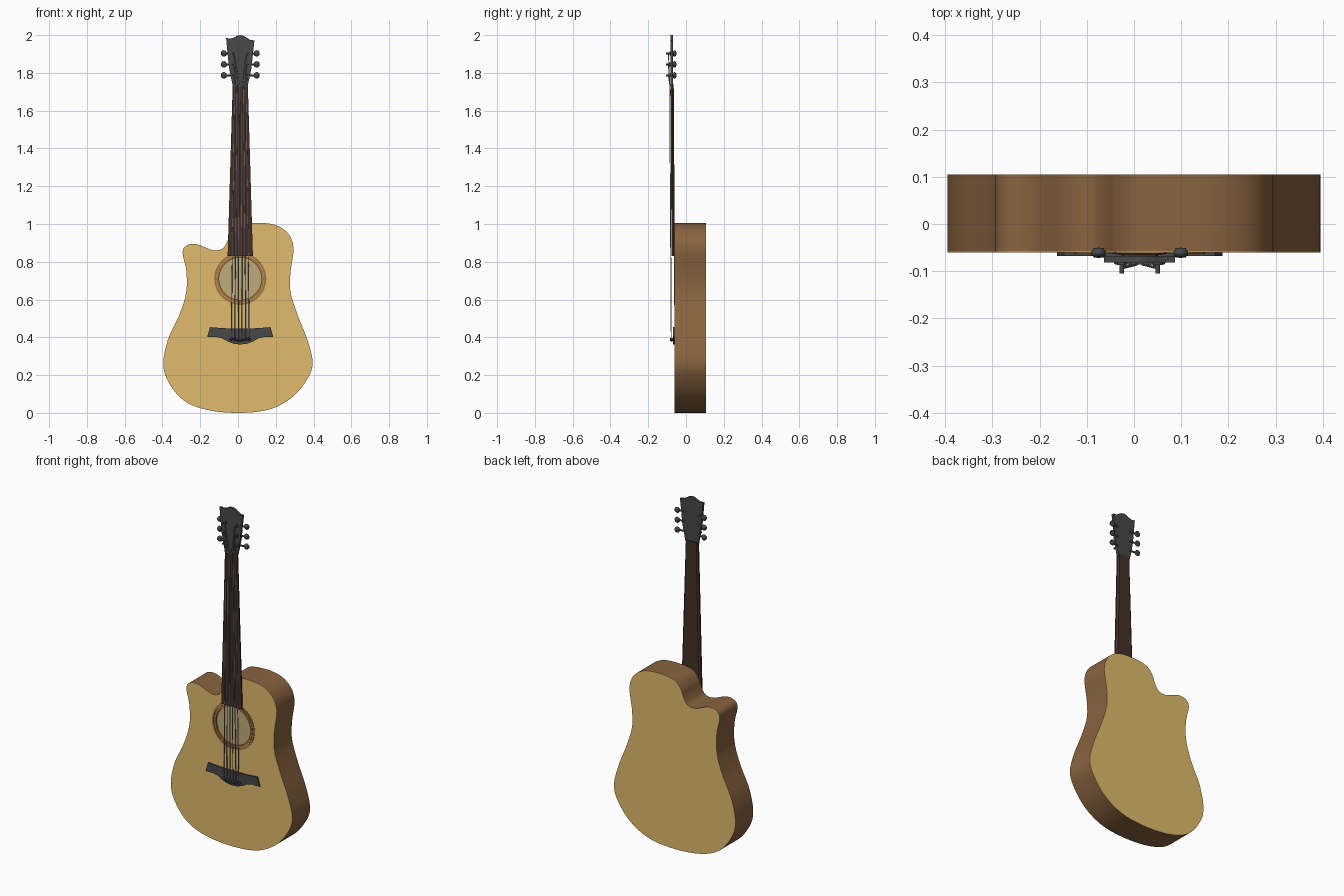
import bpy, bmesh, math
from mathutils import Vector

if "Cube" in bpy.data.objects:
    bpy.data.objects.remove(bpy.data.objects["Cube"])

CX = 0.012  # centre line of the neck and strings


def material(name, rgb):
    m = bpy.data.materials.new(name)
    m.diffuse_color = (*rgb, 1)
    m.use_nodes = True
    m.node_tree.nodes["Principled BSDF"].inputs["Base Color"].default_value = m.diffuse_color
    return m


SPRUCE = material("pale_wood", (0.75, 0.50, 0.15))
SIDE = material("brown_wood", (0.25, 0.125, 0.05))
ROSE = material("rosette_wood", (0.36, 0.18, 0.05))
SHADE = material("hole_shade", (0.52, 0.41, 0.19))
NECK = material("dark_wood", (0.06, 0.03, 0.022))
BLACK = material("dark_grey", (0.065, 0.065, 0.068))
STEEL = material("steel", (0.28, 0.27, 0.26))


def finish(name, bm, mat, angle=35):
    bmesh.ops.recalc_face_normals(bm, faces=bm.faces)
    me = bpy.data.meshes.new(name)
    bm.to_mesh(me)
    bm.free()
    ob = bpy.data.objects.new(name, me)
    bpy.context.collection.objects.link(ob)
    me.materials.append(mat)
    bpy.ops.object.select_all(action='DESELECT')
    ob.select_set(True)
    bpy.context.view_layer.objects.active = ob
    bpy.ops.object.shade_smooth_by_angle(angle=math.radians(angle))
    return ob


def plate(name, loops, y0, y1, mat):
    """Fill outline loops (x, z), later loops being holes, and give thickness."""
    bm = bmesh.new()
    edges = []
    for loop in loops:
        vs = [bm.verts.new((x, y0, z)) for x, z in loop]
        edges += [bm.edges.new((vs[i - 1], vs[i])) for i in range(len(vs))]
    bmesh.ops.triangle_fill(bm, use_beauty=True, edges=edges, normal=(0, -1, 0))
    ext = bmesh.ops.extrude_face_region(bm, geom=bm.faces[:], use_keep_orig=True)
    for v in ext["geom"]:
        if isinstance(v, bmesh.types.BMVert):
            v.co.y = y1
    return finish(name, bm, mat)


def smooth_loop(pts, n=6):
    """Closed Catmull-Rom curve through the points."""
    out, c = [], len(pts)
    for i in range(c):
        a, b, d, e = (Vector(pts[(i + k) % c]) for k in (-1, 0, 1, 2))
        for s in range(n):
            t = s / n
            p = 0.5 * (2 * b + (d - a) * t + (2 * a - 5 * b + 4 * d - e) * t * t
                       + (3 * b - a - 3 * d + e) * t ** 3)
            out.append((p.x, p.y))
    return out


def circle(x, z, r, n=48):
    return [(x + r * math.cos(2 * math.pi * i / n), z + r * math.sin(2 * math.pi * i / n))
            for i in range(n)]


def rod(bm, p, q, r1, r2=None, n=12):
    """Add a round rod or cone from p to q."""
    p, q = Vector(p), Vector(q)
    d = q - p
    mat = d.to_track_quat('Z', 'Y').to_matrix().to_4x4()
    mat.translation = (p + q) / 2
    bmesh.ops.create_cone(bm, cap_ends=True, segments=n, radius1=r1,
                          radius2=r1 if r2 is None else r2, depth=d.length, matrix=mat)


# Body: brown core with thin pale front and back, and a shaded sound hole
outline = smooth_loop([
    (0, 0), (0.165, 0.018), (0.29, 0.085), (0.37, 0.185), (0.395, 0.27), (0.368, 0.385),
    (0.315, 0.52), (0.278, 0.64), (0.278, 0.745), (0.294, 0.87), (0.265, 0.95),
    (0.19, 0.997), (0.08, 1.005), (0.0, 0.99), (-0.04, 0.95), (-0.058, 0.905),
    (-0.085, 0.868), (-0.135, 0.862), (-0.22, 0.893), (-0.275, 0.885), (-0.293, 0.845),
    (-0.274, 0.755), (-0.274, 0.64), (-0.31, 0.52), (-0.372, 0.385), (-0.395, 0.25),
    (-0.36, 0.15), (-0.283, 0.063), (-0.165, 0.016)])
HOLE = (CX, 0.71)
plate("body_front", [outline, circle(*HOLE, 0.115)], -0.060, -0.0585, SPRUCE)
plate("body_back", [outline], 0.1035, 0.105, SPRUCE)
plate("body_sides", [outline, circle(*HOLE, 0.115)], -0.0585, 0.1035, SIDE)
plate("sound_hole", [circle(*HOLE, 0.116)], -0.054, -0.050, SHADE)

# Rosette rings round the sound hole
plate("rosette_outer", [circle(*HOLE, 0.138), circle(*HOLE, 0.127)], -0.063, -0.059, ROSE)
plate("rosette_inner", [circle(*HOLE, 0.125), circle(*HOLE, 0.112)], -0.063, -0.052, ROSE)

# Bridge, mirrored from one half outline
half = [(0, 0.362), (0.035, 0.366), (0.065, 0.377), (0.095, 0.394), (0.125, 0.401),
        (0.175, 0.401), (0.160, 0.454), (0.10, 0.449), (0.05, 0.447)]
plate("bridge", [[(CX + x, z) for x, z in half]
                 + [(CX - x, z) for x, z in half[:0:-1]]], -0.068, -0.058, BLACK)

# Neck: tapered, with chamfered back edges
bm = bmesh.new()
rings = []
for z, w, yf, yb in ((0.83, 0.067, -0.077, -0.059), (1.74, 0.040, -0.081, -0.065)):
    rings.append([bm.verts.new((CX + sx * w, y, z)) for sx, y in
                  ((-1, yf), (1, yf), (1, yf + 0.008), (0.82, yb), (-0.82, yb), (-1, yf + 0.008))])
for i in range(6):
    bm.faces.new((rings[0][i - 1], rings[0][i], rings[1][i], rings[1][i - 1]))
for r in rings:
    bm.faces.new(r)
finish("neck", bm, NECK, 20)

# Headstock with a wavy top
plate("headstock", [[(-0.026, 1.725), (0.050, 1.725), (0.060, 1.77), (0.072, 1.83),
                     (0.080, 1.91), (0.087, 1.972), (0.066, 1.974), (0.048, 1.985),
                     (0.030, 1.996), (0.012, 2.0), (-0.006, 1.996), (-0.024, 1.986),
                     (-0.042, 1.981), (-0.063, 1.985), (-0.056, 1.91), (-0.048, 1.83),
                     (-0.036, 1.77)]], -0.082, -0.068, BLACK)

# Tuners: post, washer, shaft and rounded button on both sides
PEG_Z = (1.787, 1.845, 1.903)
for side, label in ((-1, "left"), (1, "right")):
    for k, z in enumerate(PEG_Z):
        bm = bmesh.new()
        x = CX + side * 0.038
        rod(bm, (x, -0.070, z), (x, -0.105, z), 0.005)
        rod(bm, (x, -0.082, z), (x, -0.087, z), 0.010)
        rod(bm, (x, -0.070, z), (CX + side * 0.082, -0.064, z), 0.005)
        bx = CX + side * 0.087
        rod(bm, (bx - 0.011, -0.061, z), (bx + 0.011, -0.061, z), 0.010, n=16)
        ball = bmesh.ops.create_uvsphere(bm, u_segments=16, v_segments=10, radius=1)["verts"]
        for v in ball:
            v.co = Vector((bx + v.co.x * 0.016, -0.061 + v.co.y * 0.011, z + v.co.z * 0.017))
        finish(f"tuner_{label}_{k + 1}", bm, BLACK)

# Strings and bridge pins
for i in range(6):
    f = (i - 2.5) / 2.5
    xb, xn = CX + f * 0.048, CX + f * 0.030
    k = i if i < 3 else 5 - i
    post = (CX + (-1 if i < 3 else 1) * 0.034, -0.093, PEG_Z[k])
    bm = bmesh.new()
    rod(bm, (xb, -0.078, 0.39), (xn, -0.086, 1.735), 0.0025, n=6)
    rod(bm, (xn, -0.086, 1.735), post, 0.0025, n=6)
    finish(f"string_{i + 1}", bm, STEEL)
    bm = bmesh.new()
    z = 0.384 + 0.006 * abs(f)
    rod(bm, (xb, -0.066, z), (xb, -0.080, z), 0.005, 0.008)
    rod(bm, (xb, -0.080, z), (xb, -0.086, z), 0.008, 0.004)
    finish(f"bridge_pin_{i + 1}", bm, BLACK)

# Nut at the top of the neck
plate("nut", [[(CX - 0.038, 1.730), (CX + 0.038, 1.730), (CX + 0.038, 1.740),
               (CX - 0.038, 1.740)]], -0.086, -0.078, BLACK)
